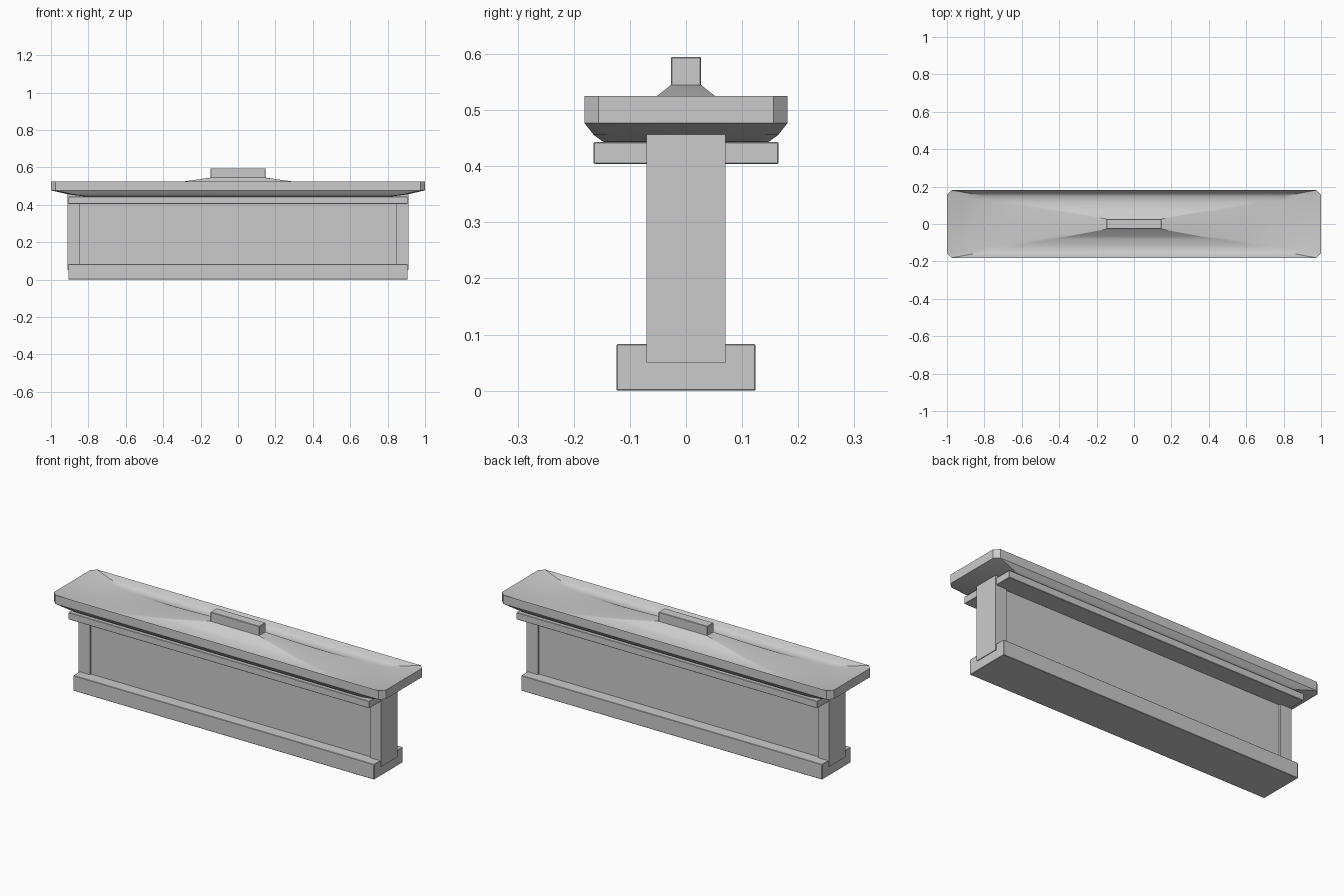
import bpy, bmesh
from math import radians

if "Cube" in bpy.data.objects:
    bpy.data.objects.remove(bpy.data.objects["Cube"])


def box(name, hx, hy, z0, z1, x=0.0, bevel=0.002):
    bm = bmesh.new()
    bmesh.ops.create_cube(bm, size=1)
    for v in bm.verts:
        v.co = (x + v.co.x * 2 * hx, v.co.y * 2 * hy, z0 + (v.co.z + 0.5) * (z1 - z0))
    me = bpy.data.meshes.new(name)
    bm.to_mesh(me)
    bm.free()
    ob = bpy.data.objects.new(name, me)
    bpy.context.collection.objects.link(ob)
    if bevel:
        m = ob.modifiers.new("soft_edge", 'BEVEL')
        m.width = bevel
        m.segments = 1
    return ob


# Plinth, wall panel, end posts and ledge
box("base_plinth", 0.907, 0.124, 0.0, 0.083)
box("wall_panel", 0.87, 0.06, 0.05, 0.45, bevel=0)
for side, label in ((-1, "left"), (1, "right")):
    box(label + "_end_post", 0.0335, 0.07, 0.05, 0.457, x=side * 0.8775, bevel=0)
box("upper_ledge", 0.907, 0.165, 0.404, 0.443)


# Swept concave roof: chamfered rectangle rings following a dished profile
def ring(bm, t, z):
    x, y, c = t, 0.181 * t, 0.025 * t
    pts = [(x, y - c), (x - c, y), (c - x, y), (-x, y - c),
           (-x, c - y), (c - x, -y), (x - c, -y), (x, c - y)]
    return [bm.verts.new((px, py, z)) for px, py in pts]


profile = [(0.147, 0.545), (0.25, 0.530), (0.35, 0.517), (0.45, 0.505), (0.55, 0.496),
           (0.64, 0.490), (0.73, 0.488), (0.82, 0.492), (0.91, 0.504), (1.0, 0.525)]
bm = bmesh.new()
top = [ring(bm, t, z) for t, z in profile]
under = [ring(bm, t, z - 0.048) for t, z in reversed(profile)]
rings = top + under
for a, b in zip(rings, rings[1:]):
    for i in range(8):
        j = (i + 1) % 8
        bm.faces.new((a[i], b[i], b[j], a[j]))
bm.faces.new(rings[0])
bm.faces.new(rings[-1][::-1])
bmesh.ops.recalc_face_normals(bm, faces=bm.faces)
me = bpy.data.meshes.new("roof")
bm.to_mesh(me)
bm.free()
roof = bpy.data.objects.new("roof", me)
bpy.context.collection.objects.link(roof)
bpy.context.view_layer.objects.active = roof
roof.select_set(True)
bpy.ops.object.shade_smooth_by_angle(angle=radians(28))

# Ridge block on the roof
box("ridge_block", 0.147, 0.027, 0.535, 0.595)
